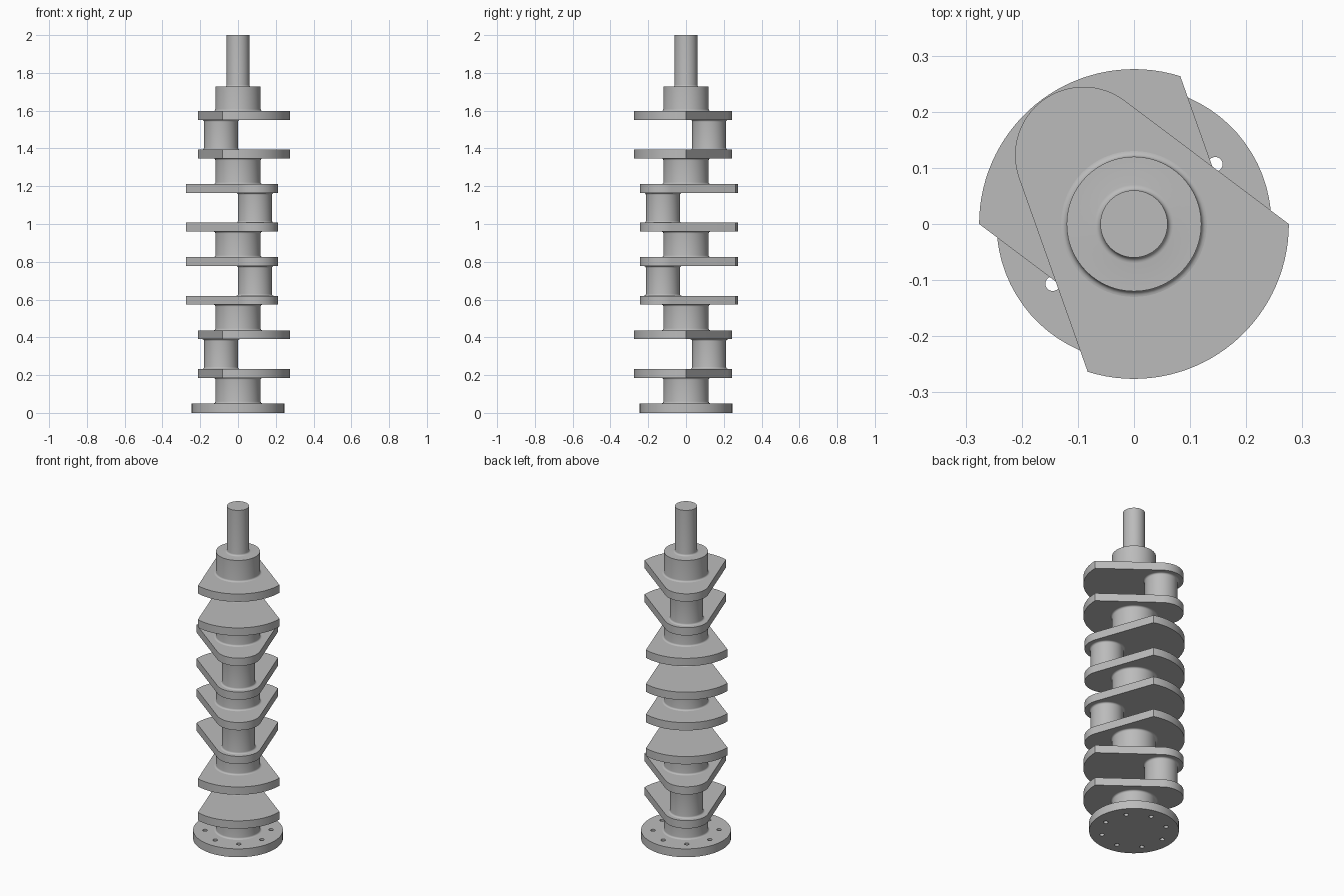
import bpy, bmesh
from math import sin, cos, pi, radians, acos, atan2, hypot

cube = bpy.data.objects.get("Cube")
if cube:
    bpy.data.objects.remove(cube, do_unlink=True)

steel = bpy.data.materials.new("grey steel")
steel.use_nodes = True
COLOUR = (0.5, 0.5, 0.5, 1)
steel.diffuse_color = COLOUR
steel.node_tree.nodes["Principled BSDF"].inputs["Base Color"].default_value = COLOUR

THROW = radians(126.3)      # direction of the first crankpin
PIN_DIST, PIN_R = 0.152, 0.09
MAIN_R, FILLET = 0.12, 0.01
WEB_T, PIN_GAP, MAIN_GAP = 0.047, 0.157, 0.136
FLANGE_T = 0.05


def finish(bm, name, loc=(0, 0, 0), turn=0):
    bmesh.ops.recalc_face_normals(bm, faces=bm.faces)
    mesh = bpy.data.meshes.new(name)
    bm.to_mesh(mesh)
    bm.free()
    mesh.materials.append(steel)
    ob = bpy.data.objects.new(name, mesh)
    bpy.context.collection.objects.link(ob)
    ob.location = loc
    ob.rotation_euler.z = turn
    bpy.ops.object.select_all(action='DESELECT')
    ob.select_set(True)
    bpy.context.view_layer.objects.active = ob
    bpy.ops.object.shade_smooth_by_angle(angle=radians(35))
    return ob


def arc(radius, start, end, steps, cx=0, cy=0):
    return [(cx + radius * cos(start + (end - start) * i / steps),
             cy + radius * sin(start + (end - start) * i / steps))
            for i in range(steps + 1)]


def plate(name, loops, thick, z, turn):
    """Flat plate from an outline, with further loops as holes."""
    bm = bmesh.new()
    edges = []
    for loop in loops:
        vs = [bm.verts.new((x, y, 0)) for x, y in loop]
        edges += [bm.edges.new((a, b)) for a, b in zip(vs, vs[1:] + vs[:1])]
    bmesh.ops.triangle_fill(bm, edges=edges, use_beauty=True, normal=(0, 0, 1))
    ext = bmesh.ops.extrude_face_region(bm, geom=bm.faces[:])
    top = [g for g in ext["geom"] if isinstance(g, bmesh.types.BMVert)]
    bmesh.ops.translate(bm, verts=top, vec=(0, 0, thick))
    return finish(bm, name, (0, 0, z), turn)


def lathe(name, profile, loc):
    """Turn a (radius, height) profile around the vertical axis."""
    bm = bmesh.new()
    vs = [bm.verts.new((r, 0, h)) for r, h in profile]
    edges = [bm.edges.new(pair) for pair in zip(vs, vs[1:])]
    bmesh.ops.spin(bm, geom=vs + edges, cent=(0, 0, 0), axis=(0, 0, 1),
                   angle=2 * pi, steps=64, use_merge=True)
    bmesh.ops.remove_doubles(bm, verts=bm.verts, dist=1e-5)
    return finish(bm, name, loc)


def foot(radius, z):
    """Fillet profile where a round part rises from a flat face."""
    return arc(FILLET, 1.5 * pi, pi, 5, radius + FILLET, z + FILLET)


def journal(name, radius, length, loc):
    low = foot(radius, 0)
    high = [(r, length - h) for r, h in reversed(low)]
    lathe(name, [(0, 0)] + low + high + [(0, length)], loc)


# Web outline: counterweight arc joined by tangents to the round pin end
def web_outline():
    weight_r, end_r, half = 0.276, 0.122, radians(53.7)
    px, py = weight_r * cos(pi - half), weight_r * sin(pi - half)
    dx = px - PIN_DIST
    tangent = atan2(py, dx) - acos(end_r / hypot(dx, py))
    return (arc(weight_r, pi - half, pi + half, 32)
            + arc(end_r, -tangent, tangent, 32, PIN_DIST))


# Bolt flange at the base with a ring of through holes
holes = []
for i in range(8):
    a = i * pi / 4
    holes.append(arc(0.013, 0, 2 * pi, 16, 0.18 * cos(a), 0.18 * sin(a))[:-1])
plate("bolt_flange", [arc(0.245, 0, 2 * pi, 72)[:-1]] + holes, FLANGE_T, 0,
      THROW - pi / 2)

# Four throws, the middle pair opposite the outer pair
outline = web_outline()
z = FLANGE_T
for n, flip in enumerate((0, pi, pi, 0), 1):
    turn = THROW + flip
    journal(f"main_journal_{n}", MAIN_R, MAIN_GAP, (0, 0, z))
    z += MAIN_GAP
    plate(f"lower_web_{n}", [outline], WEB_T, z, turn)
    z += WEB_T
    journal(f"crankpin_{n}", PIN_R, PIN_GAP,
            (PIN_DIST * cos(turn), PIN_DIST * sin(turn), z))
    z += PIN_GAP
    plate(f"upper_web_{n}", [outline], WEB_T, z, turn)
    z += WEB_T

# Front collar and narrow snout
collar_h = 1.727 - z
lathe("collar_and_snout",
      [(0, 0)] + foot(MAIN_R, 0) + [(MAIN_R, collar_h)]
      + foot(0.06, collar_h) + [(0.06, 2 - z), (0, 2 - z)], (0, 0, z))
